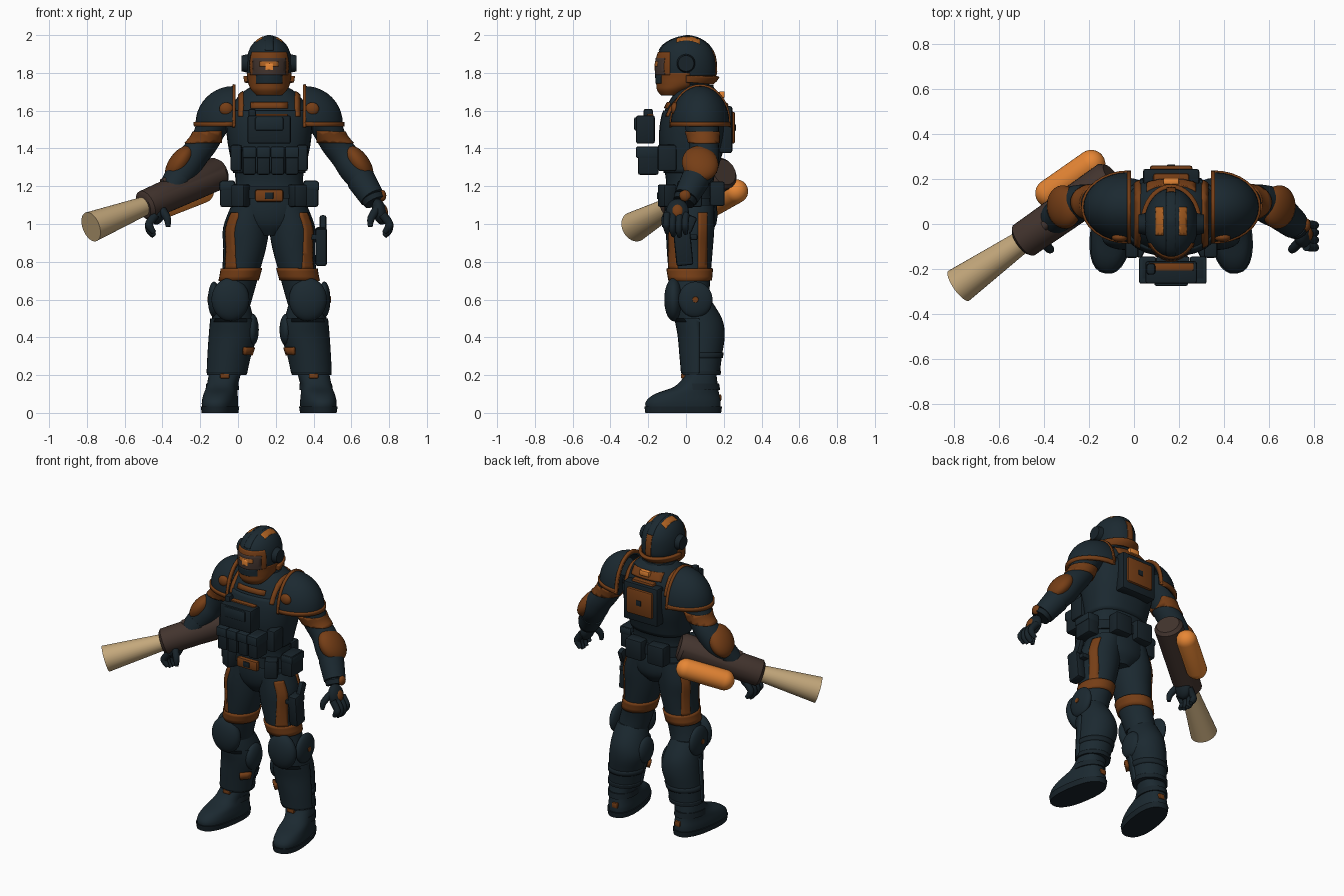
import bpy, bmesh, math
from mathutils import Vector, Matrix

CX = 0.165  # the body stands off centre because of the launcher
cube = bpy.data.objects.get("Cube")
if cube:
    bpy.data.objects.remove(cube)


def material(name, r, g, b):
    m = bpy.data.materials.new(name)
    m.use_nodes = True
    m.diffuse_color = (r, g, b, 1)
    m.node_tree.nodes["Principled BSDF"].inputs["Base Color"].default_value = (r, g, b, 1)
    return m


SLATE = material("slate armour", .011, .022, .030)
GEAR = material("dark gear", .009, .017, .023)
RUST = material("rust trim", .18, .048, .008)
WORN = material("worn orange", .42, .12, .016)
ORANGE = material("bright orange", .8, .24, .035)
BROWN = material("dark brown", .055, .034, .027)
TAN = material("tan metal", .55, .39, .2)
made = []


def finish(bm, name, mat, both=False, clip=(), thick=.02):
    """Trim to axis ranges, then make one object or a left/right pair."""
    for axis, lo, hi in clip:
        for limit, sign in ((lo, -1), (hi, 1)):
            if limit is not None:
                v = Vector((0, 0, 0))
                v[axis] = 1
                bmesh.ops.bisect_plane(bm, geom=bm.verts[:] + bm.edges[:] + bm.faces[:],
                                       plane_co=v * limit, plane_no=v * sign, clear_outer=True)
    bmesh.ops.recalc_face_normals(bm, faces=bm.faces[:])
    for side in (("left_", "right_") if both else ("",)):
        if side == "right_":
            bmesh.ops.scale(bm, vec=(-1, 1, 1), verts=bm.verts[:])
            bmesh.ops.reverse_faces(bm, faces=bm.faces[:])
        me = bpy.data.meshes.new(side + name)
        bm.to_mesh(me)
        me.materials.append(mat)
        ob = bpy.data.objects.new(side + name, me)
        ob.location.x = CX
        bpy.context.collection.objects.link(ob)
        if clip:
            mod = ob.modifiers.new("thickness", 'SOLIDIFY')
            mod.thickness, mod.offset = thick, -1
        made.append(ob)
    bm.free()


def loft(name, rings, mat, both=False, clip=(), grow=1, tube=False, power=2, sub=4, n=28, m=None):
    """Skin of rings (x, y, z, rx, ry), level or square to the path."""
    pts = []
    for i in range(len(rings) - 1):
        a, b = rings[max(i - 1, 0)], rings[i]
        c, d = rings[i + 1], rings[min(i + 2, len(rings) - 1)]
        for k in range(sub):
            t = k / sub
            pts.append([q + .5 * t * (r - p + t * (2 * p - 5 * q + 4 * r - s + t * (3 * (q - r) + s - p)))
                        for p, q, r, s in zip(a, b, c, d)])
    pts.append(list(rings[-1]))
    bm = bmesh.new()
    loops = []
    for i, p in enumerate(pts):
        u, v = Vector((1, 0, 0)), Vector((0, 1, 0))
        if tube:
            d = Vector(pts[min(i + 1, len(pts) - 1)][:3]) - Vector(pts[max(i - 1, 0)][:3])
            u = d.cross((0, 1, .01)).normalized()
            v = d.cross(u).normalized()
        loop = []
        for k in range(n):
            c, s = math.cos(k * math.tau / n), math.sin(k * math.tau / n)
            c, s = (math.copysign(abs(w) ** (2 / power), w) for w in (c, s))
            loop.append(bm.verts.new(Vector(p[:3]) + u * c * p[3] * grow + v * s * p[4] * grow))
        loops.append(loop)
    for a, b in zip(loops, loops[1:]):
        for k in range(n):
            bm.faces.new((a[k], a[(k + 1) % n], b[(k + 1) % n], b[k]))
    bm.faces.new(loops[0])
    bm.faces.new(loops[-1])
    if m:
        bm.transform(m)
    finish(bm, name, mat, both, clip)


def place(at, rot, size):
    r = Matrix.Identity(4)
    for angle, axis in zip(rot, "XYZ"):
        r = Matrix.Rotation(angle, 4, axis) @ r
    return Matrix.Translation(at) @ r @ Matrix.Diagonal((*size, 1))


def box(name, at, size, mat, both=False, bevel=.012, rot=(0, 0, 0)):
    bm = bmesh.new()
    bmesh.ops.create_cube(bm, size=1, matrix=place(at, rot, size))
    bmesh.ops.bevel(bm, geom=bm.edges[:], offset=bevel, segments=2, affect='EDGES', profile=.5)
    finish(bm, name, mat, both)


def ball(name, at, radii, mat, both=False, clip=(), rot=(0, 0, 0)):
    bm = bmesh.new()
    bmesh.ops.create_uvsphere(bm, u_segments=32, v_segments=20, radius=1, matrix=place(at, rot, radii))
    finish(bm, name, mat, both, clip)


def rod(name, a, b, r1, r2, mat, both=False):
    loft(name, [(*a, r1, r1), (*b, r2, r2)], mat, both, tube=True, sub=1)


# Torso, vest and harness
torso = [(0, .02, 1.14, .19, .13), (0, .02, 1.22, .178, .125), (0, .025, 1.32, .19, .145),
         (0, .035, 1.45, .212, .17), (0, .045, 1.58, .215, .165), (0, .055, 1.68, .16, .125),
         (0, .06, 1.73, .09, .08)]
loft("torso", torso, SLATE, power=2.4)
loft("vest", torso, SLATE, grow=1.05, power=2.4, clip=[(2, 1.27, 1.6)])
loft("harness_strap", torso, RUST, True, grow=1.07, power=2.4, clip=[(0, .14, .165), (2, 1.57, None)])
loft("chest_band", torso, RUST, grow=1.07, power=2.4, clip=[(0, -.1, .1), (1, None, 0), (2, 1.615, 1.645)])
loft("back_collar", torso, RUST, grow=1.07, power=2.4, clip=[(0, -.11, .11), (1, .08, None), (2, 1.65, 1.7)])
loft("neck", [(0, .05, 1.66, .1, .09), (0, .045, 1.73, .085, .08), (0, .03, 1.82, .08, .08)], GEAR)
loft("collar", [(0, .055, 1.69, .115, .1), (0, .05, 1.735, .1, .095)], SLATE)

# Chest pouches
box("upper_chest_pouch", (0, -.215, 1.5), (.23, .1, .15), GEAR)
box("upper_pouch_lid", (0, -.19, 1.573), (.2, .035, .02), RUST, bevel=.006)
box("upper_pouch_flap", (0, -.262, 1.53), (.15, .025, .07), SLATE, bevel=.008)
box("radio", (-.09, -.2, 1.56), (.04, .05, .1), GEAR)
for i in range(4):
    x = -.105 + i * .075
    box(f"magazine_pouch_{i + 1}", (x, -.2, 1.335), (.07, .11, .15), GEAR)
    box(f"magazine_flap_{i + 1}", (x, -.205, 1.38), (.074, .12, .06), SLATE, bevel=.008)
box("side_pouch", (.175, -.1, 1.35), (.06, .1, .14), GEAR, True)

# Back pack
box("back_frame", (0, .21, 1.5), (.25, .07, .25), GEAR)
box("back_plate", (0, .24, 1.51), (.19, .04, .17), RUST)
box("back_plate_port", (0, .26, 1.51), (.035, .008, .035), GEAR, bevel=.003)
box("back_handle", (0, .2, 1.63), (.16, .05, .025), RUST)
box("back_tag", (0, .19, 1.685), (.07, .03, .035), ORANGE, bevel=.006)

# Helmet, with visor and trim cut from the same shell
helmet = [(0, .01, 2, .008, .008), (0, .005, 1.985, .05, .065), (0, 0, 1.95, .09, .118), (0, 0, 1.9, .113, .148),
          (0, 0, 1.84, .12, .158), (0, -.002, 1.78, .114, .155), (0, -.025, 1.74, .107, .13),
          (0, -.06, 1.71, .093, .092), (0, -.08, 1.68, .065, .052)]
loft("helmet", helmet, SLATE, n=40)
loft("mask", helmet, RUST, grow=1.02, n=40, clip=[(1, None, .02), (2, 1.683, 1.8)])
loft("mask_vent", helmet, SLATE, grow=1.04, n=40, clip=[(0, -.07, .07), (1, None, -.06), (2, 1.745, 1.79)])
loft("visor_frame", helmet, RUST, grow=1.03, n=40, clip=[(1, None, -.085), (2, 1.79, 1.91)])
loft("visor", helmet, BROWN, grow=1.045, n=40, clip=[(0, -.088, .088), (1, None, -.085), (2, 1.79, 1.88)])
loft("visor_glint", helmet, WORN, grow=1.052, n=40, clip=[(0, -.05, .05), (1, None, -.1), (2, 1.835, 1.86)])
loft("visor_light", helmet, ORANGE, grow=1.06, n=40, clip=[(0, -.02, .02), (1, None, -.1), (2, 1.815, 1.85)])
loft("helmet_rim", helmet, RUST, grow=1.02, n=40, clip=[(1, 0, None), (2, 1.755, 1.785)])
loft("crown_ridge", helmet, SLATE, grow=1.04, n=40, clip=[(0, -.022, .022), (2, 1.92, None)])
loft("back_ridge", helmet, RUST, grow=1.04, n=40, clip=[(0, -.02, .02), (1, .06, None), (2, 1.785, 1.92)])
loft("crown_stripe", helmet, WORN, True, grow=1.015, n=40, clip=[(0, .035, .07), (1, -.05, .075), (2, 1.93, None)])
rod("ear_disc", (.1, 0, 1.85), (.146, 0, 1.85), .052, .042, GEAR, True)

# Shoulder pads
pad, pad_size = (.19, .075, 1.53), Vector((.2, .155, .2))
ball("shoulder_pad", pad, pad_size, SLATE, True, [(0, .18, None), (2, 1.52, None)])
ball("shoulder_rim", pad, pad_size * 1.05, RUST, True, [(0, .19, None), (2, 1.515, 1.54)])
ball("shoulder_inner_rim", pad, pad_size * 1.05, RUST, True, [(0, .178, .195), (2, 1.53, None)])
ball("shoulder_badge", (.228, -.06, 1.61), (.036, .02, .034), RUST, True)

# Arms
arm = [(.23, .075, 1.63, .09, .1), (.3, .085, 1.52, .082, .09), (.345, .095, 1.43, .075, .078),
       (.4, .095, 1.36, .076, .08), (.45, .075, 1.29, .08, .085), (.51, .03, 1.2, .064, .066),
       (.555, -.005, 1.12, .045, .048)]
loft("arm", arm, SLATE, True, tube=True)
loft("upper_arm_band", arm, RUST, True, grow=1.08, tube=True, clip=[(2, 1.43, 1.49), (0, .25, None)])
ball("elbow_pad", (.476, .075, 1.32), (.056, .095, .108), RUST, True, rot=(.35, -.6, 0))
rod("gauntlet", (.485, .05, 1.235), (.545, 0, 1.14), .077, .066, SLATE, True)
rod("wrist_band", (.548, -.002, 1.14), (.56, -.012, 1.115), .062, .058, GEAR, True)
ball("wrist_plate", (.6, -.005, 1.15), (.02, .03, .03), RUST, True)

# Hands
ball("palm", (.585, -.045, 1.065), (.038, .06, .07), GEAR, True, rot=(0, -.25, 0))
ball("knuckle_guard", (.612, -.045, 1.07), (.016, .03, .035), RUST, True, rot=(0, -.25, 0))
for i in range(4):
    y = -.1 + i * .033
    drop = (.02, .005, 0, .015)[i]
    loft(f"finger_{i + 1}", [(.6, y, 1.05, .022, .02), (.634, y - .004, 1.005, .021, .019),
                             (.632, y - .004, .965 + drop, .02, .018), (.61, y, .935 + drop, .013, .012)],
         GEAR, True, tube=True, n=12)
loft("thumb", [(.57, -.08, 1.08, .022, .022), (.54, -.11, 1.03, .02, .02), (.535, -.115, .985, .012, .012)],
     GEAR, True, tube=True, n=12)

# Belt and hips
loft("pelvis", [(0, .02, 1.18, .185, .13), (0, .025, 1.08, .2, .14), (0, .03, 1, .17, .13),
                (0, .03, .94, .07, .09)], SLATE)
loft("belt", [(0, .02, 1.135, .205, .148), (0, .02, 1.2, .198, .143)], GEAR, sub=1)
box("buckle", (0, -.13, 1.15), (.15, .035, .065), RUST)
box("buckle_plate", (0, -.148, 1.15), (.045, .012, .035), GEAR, bevel=.004)
box("hip_pouch", (.22, .02, 1.16), (.08, .13, .14), GEAR, True)
box("hip_pouch_flap", (.222, .02, 1.2), (.086, .136, .05), SLATE, True)
box("front_pouch", (.15, -.1, 1.15), (.08, .08, .12), GEAR, True, rot=(0, 0, .5))
box("rear_pouch", (.08, .165, 1.16), (.12, .08, .13), GEAR, True)

# Legs
thigh = [(.1, .025, 1.1, .1, .125), (.122, .022, .98, .122, .128), (.13, .02, .87, .113, .122),
         (.15, .02, .75, .1, .112), (.175, .025, .65, .098, .1), (.195, .035, .57, .095, .095)]
shin = [(.2, .04, .6, .09, .09), (.193, .07, .5, .11, .12), (.192, .085, .41, .12, .12),
        (.212, .082, .3, .108, .108), (.225, .08, .2, .1, .098)]
loft("thigh", thigh, SLATE, True)
loft("thigh_band", thigh, RUST, True, grow=1.09, clip=[(2, .7, .765)])
for label, y in (("front", -.07), ("rear", .09)):
    loft(label + "_thigh_stripe", thigh, RUST, True, grow=1.05,
         clip=[(0, .165, None), (1, y - .025, y + .025), (2, .76, 1.06)])
loft("shin", shin, SLATE, True)
loft("shin_guard", shin, SLATE, True, grow=1.08, clip=[(1, None, .07), (2, .21, .5)])
loft("calf_strap", shin, GEAR, True, grow=1.06, clip=[(1, .06, None), (2, .29, .32)])
loft("shin_cuff", shin, GEAR, True, grow=1.05, clip=[(2, .2, .225)])
ball("knee_pad", (.205, -.065, .6), (.1, .05, .115), SLATE, True)
ball("knee_side_disc", (.292, .05, .6), (.032, .09, .095), SLATE, True)
rod("knee_bolt", (.315, .05, .6), (.327, .05, .6), .018, .015, RUST, True)
ball("inner_calf_pad", (.09, .06, .44), (.035, .075, .085), SLATE, True)
loft("shin_patch", shin, RUST, True, grow=1.09, clip=[(0, None, .14), (1, -.02, .03), (2, .31, .35)])

# Boots
turn = Matrix.Translation((.258, 0, 0)) @ Matrix.Rotation(.15, 4, 'Z')
loft("boot", [(0, -.015, .02, .088, .2), (0, -.015, .06, .09, .2), (0, .005, .1, .085, .172),
              (0, .055, .14, .08, .115), (-.01, .08, .2, .083, .083), (-.015, .08, .24, .08, .08)],
     SLATE, True, power=2.4, m=turn)
loft("boot_sole", [(0, -.015, 0, .09, .203), (0, -.015, .035, .096, .208)], GEAR, True, power=2.4, sub=1, m=turn)
loft("ankle_strap", [(0, .065, .12, .088, .118), (0, .072, .155, .085, .105)], GEAR, True, sub=1, m=turn)
box("ankle_tag", (.235, -.012, .195), (.05, .03, .025), RUST, True, bevel=.006)
box("heel_tag", (.23, .172, .08), (.04, .03, .035), RUST, True, bevel=.006)

# Holster on the left thigh
box("holster", (.275, -.015, .88), (.06, .09, .2), GEAR, rot=(.1, 0, 0))
box("holster_strap", (.25, 0, .93), (.07, .12, .03), GEAR, bevel=.006)
box("pistol_grip", (.285, .02, 1), (.035, .05, .09), GEAR, rot=(-.4, 0, 0))

# Launcher: flared nozzle, barrel and fuel tank along one axis
tip, axis = Vector((-.765 - CX, -.265, .99)), Vector((.665, .465, .26))


def along(t, r, shift=(0, 0, 0)):
    return (*(tip + axis * t + Vector(shift)), r, r)


loft("nozzle", [along(-.02, .081), along(.46, .046)], TAN, tube=True, sub=1, n=32)
loft("barrel", [along(.395, .064), along(.415, .082), along(.985, .088, (0, 0, .022)),
                along(1.01, .07, (0, 0, .022))], BROWN, tube=True, sub=1, n=32)
loft("barrel_sight", [along(.55, .022, (0, 0, .085)), along(.8, .022, (0, 0, .098))], BROWN, tube=True, sub=1)
tank = [(.54 - .073 * math.cos(a), max(.063 * math.sin(a), .001)) for a in (i * math.pi / 16 for i in range(9))]
tank += [(1.36 - t, r) for t, r in reversed(tank)]
loft("fuel_tank", [along(t, r, (.03, .15, -.03)) for t, r in tank], ORANGE, tube=True, sub=1, n=32)

# Shade curved parts smooth and keep hard edges
bpy.ops.object.select_all(action='DESELECT')
for ob in made:
    ob.select_set(True)
bpy.context.view_layer.objects.active = made[0]
bpy.ops.object.shade_smooth_by_angle(angle=math.radians(40))
